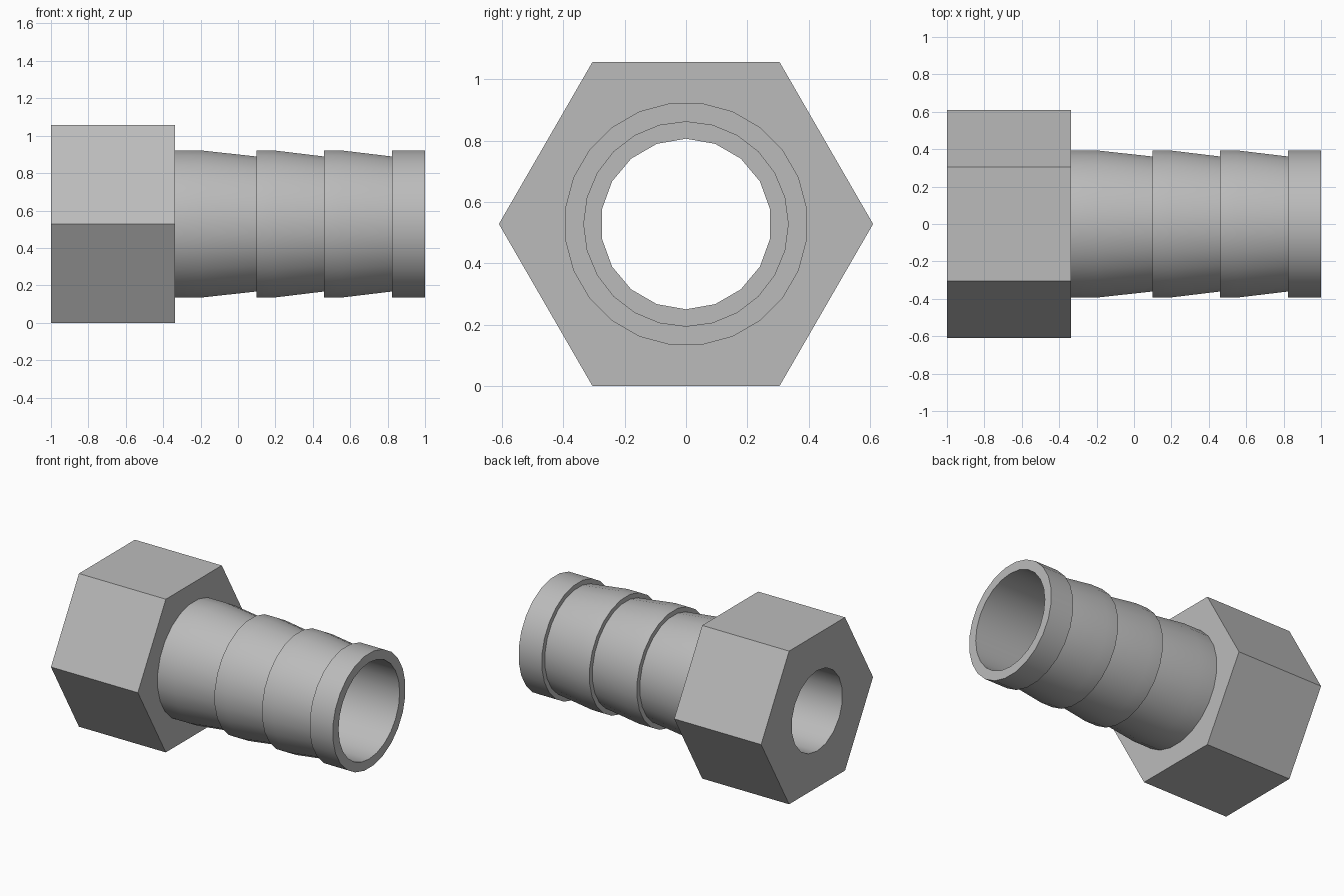
import bpy
import bmesh
from math import cos, sin, pi, radians

if "Cube" in bpy.data.objects:
    bpy.data.objects.remove(bpy.data.objects["Cube"])

# One plain grey for the whole fitting
GREY = (0.5, 0.5, 0.5, 1)
grey = bpy.data.materials.new("plain grey")
grey.use_nodes = True
grey.diffuse_color = GREY
grey.node_tree.nodes["Principled BSDF"].inputs["Base Color"].default_value = GREY

APOTHEM = 0.528     # half the distance across the flats, also the axis height
HEX_END = -0.337    # where the nut meets the hose tail


def round_radius(r):
    return lambda a: r


def hex_radius(a):
    """Distance from the axis to the hexagon's edge at angle a."""
    return APOTHEM / cos(a % (pi / 3) - pi / 6)


def ring_solid(name, rings, sides):
    """Closed hollow solid around the x axis from (x, radius rule, phase) rings."""
    bm = bmesh.new()
    loops = []
    for x, radius, phase in rings:
        angles = [2 * pi * i / sides + radians(phase) for i in range(sides)]
        loops.append([bm.verts.new((x, radius(a) * cos(a), radius(a) * sin(a)))
                      for a in angles])
    for k, a in enumerate(loops):
        b = loops[(k + 1) % len(loops)]
        for i in range(sides):
            j = (i + 1) % sides
            bm.faces.new((a[i], a[j], b[j], b[i]))
    bmesh.ops.recalc_face_normals(bm, faces=bm.faces)
    mesh = bpy.data.meshes.new(name)
    bm.to_mesh(mesh)
    bm.free()
    mesh.materials.append(grey)
    obj = bpy.data.objects.new(name, mesh)
    obj.location.z = APOTHEM
    bpy.context.collection.objects.link(obj)
    bpy.ops.object.select_all(action='DESELECT')
    obj.select_set(True)
    bpy.context.view_layer.objects.active = obj
    bpy.ops.object.shade_smooth_by_angle(angle=radians(28))
    return obj


# Hexagonal nut with its narrower bore
bore = round_radius(0.278)
ring_solid("hex_nut", [(-1, bore, 10), (-1, hex_radius, 0),
                       (HEX_END, hex_radius, 0), (HEX_END, bore, 10)], 18)

# Hose tail: each barb runs level, tapers, then steps back out
crest, root, inner = (round_radius(r) for r in (0.397, 0.364, 0.333))
outside = []
for start, shoulder, end in ((HEX_END, -0.2, 0.098),
                             (0.098, 0.19, 0.46),
                             (0.46, 0.55, 0.823)):
    outside += [(start, crest, 7.5), (shoulder, crest, 7.5), (end, root, 7.5)]
outside += [(0.823, crest, 7.5), (1, crest, 7.5)]
ring_solid("hose_tail", [(HEX_END, inner, 0)] + outside + [(1, inner, 0)], 24)
